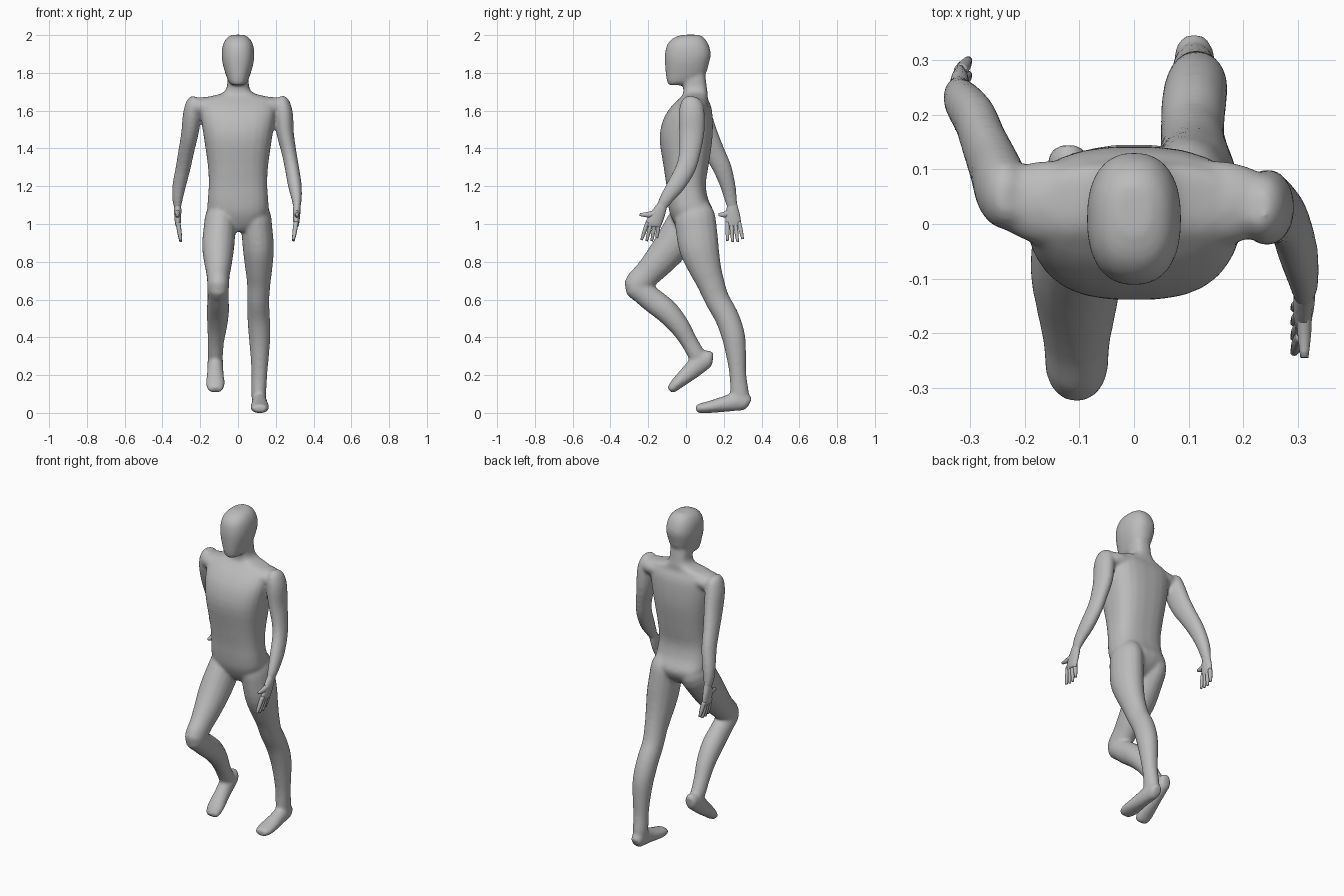
import bpy
import bmesh
from math import cos, sin, tau, copysign
from mathutils import Vector

cube = bpy.data.objects.get("Cube")
if cube:
    bpy.data.objects.remove(cube, do_unlink=True)

CM = 0.01  # rows below are written in hundredths of a unit

skin = bpy.data.materials.new("plain_grey")
skin.use_nodes = True
skin.diffuse_color = (0.5, 0.5, 0.5, 1)
skin.node_tree.nodes["Principled BSDF"].inputs["Base Color"].default_value = skin.diffuse_color


def power(value, exponent):
    return copysign(abs(value) ** exponent, value)


def refine(rows, steps=3):
    """Add rows along a smooth curve through the given rows."""
    rows = [Vector(row) for row in rows]
    last = len(rows) - 1
    fine = []
    for i in range(last):
        a, b, c, d = rows[max(i - 1, 0)], rows[i], rows[i + 1], rows[min(i + 2, last)]
        for s in range(steps):
            t = s / steps
            bend = (c - a) * t + (a * 2 - b * 5 + c * 4 - d) * t ** 2
            fine.append(b + (bend + (b * 3 - a - c * 3 + d) * t ** 3) * 0.5)
    return fine + [rows[-1]]


def loft(bm, rows, flat=False, sides=16, boxy=1.0, across=(1, 0, 0)):
    """Skin a closed tube over rows of (x, y, z, half width, half depth)."""
    rows = refine(rows)
    points = [Vector(row[:3]) * CM for row in rows]
    last = len(points) - 1
    rings = []
    for i, row in enumerate(rows):
        tangent = points[min(i + 1, last)] - points[max(i - 1, 0)]
        tangent = Vector((0, 0, 1)) if flat else tangent.normalized()
        side = Vector(across)
        side = (side - tangent * side.dot(tangent)).normalized()
        depth = tangent.cross(side)
        ring = []
        for k in range(sides):
            angle = tau * (k + 0.5) / sides
            u = power(cos(angle), boxy) * row[3] * CM
            v = power(sin(angle), boxy) * row[4] * CM
            ring.append(bm.verts.new(points[i] + side * u + depth * v))
        rings.append(ring)
    for low, high in zip(rings, rings[1:]):
        for k in range(sides):
            n = (k + 1) % sides
            bm.faces.new((low[k], low[n], high[n], high[k]))
    bm.faces.new(list(reversed(rings[0])))
    bm.faces.new(rings[-1])


def finish(name, bm):
    bmesh.ops.recalc_face_normals(bm, faces=bm.faces[:])
    mesh = bpy.data.meshes.new(name)
    bm.to_mesh(mesh)
    bm.free()
    mesh.materials.append(skin)
    mesh.shade_smooth()
    obj = bpy.data.objects.new(name, mesh)
    bpy.context.collection.objects.link(obj)
    return obj


# Torso and neck
torso = [
    (0, 2, 96, 4, 5), (0, 3, 100, 12, 9), (0, 3, 106, 16, 11.7),
    (0, 1, 113, 16, 10.8), (0, 0, 121, 15.5, 10.5), (0, 0, 131, 16, 12),
    (0, 0, 145, 18, 14), (0, 1, 155, 19.5, 13.2), (0, 2.7, 162, 20, 10.7),
    (0, 4, 166.5, 18, 7.5), (0, 5, 169, 9, 6.5), (0, 4.8, 172, 6, 6.3),
    (0, 4.4, 176, 5.7, 6.2), (0, 4, 181, 5.5, 6),
]

# Shoulder girdle running across the chest
shoulders = [
    (-24, 4.5, 161.5, 5, 4.5), (-20, 4.2, 162, 7, 5), (-13, 3.8, 162.5, 8, 5),
    (13, 3.8, 162.5, 8, 5), (20, 3.8, 162, 7, 5), (24, 3.5, 161.5, 5, 4.5),
]

# Head with a narrow chin
head = [
    (0, -5.5, 173.5, 3, 3.5), (0, -3, 175, 4.8, 7), (0, -0.3, 179, 6.5, 10.4),
    (0, 0.5, 185, 8.2, 11.7), (0, 1, 190, 8.7, 12.2), (0, 1, 195, 8, 11),
    (0, 1.5, 198.5, 6, 8.2), (0, 2.5, 200.2, 3, 4.5),
]

# Left arm swings forward, right arm swings back
left_arm = [
    (22.5, 3.3, 167.3, 2, 3), (23.3, 3, 164.5, 4, 5.7), (24.2, 3, 158, 5, 7),
    (25, 3, 148, 4.6, 6.8), (27, 2, 138, 4, 5.8), (28.5, 0, 130, 3.8, 5.4),
    (30, -5, 121, 3.7, 4.9), (31, -10, 114, 2.9, 3.8), (31.2, -13, 109, 2, 2.9),
    (31.2, -14.5, 106, 1.2, 2),
]
right_arm = [
    (-22.5, 4.8, 167.3, 2, 3), (-23.3, 5, 164.5, 4, 6), (-24.2, 6.5, 158, 5, 7),
    (-25.5, 10, 148, 4.6, 6.8), (-27.5, 15, 138, 4.2, 5.7), (-29, 19, 130, 4, 5.1),
    (-31, 22, 121, 3.7, 4.2), (-32, 23.5, 114, 3, 3.5), (-32, 24.5, 109, 2, 2.9),
    (-32, 24.8, 106, 1.2, 2),
]

# Left leg trails almost straight, right leg lifts with a bent knee
left_leg = [
    (8, 3, 112, 5, 7), (9.2, 4.5, 105, 8, 10.6), (10, 5.5, 97, 8.3, 11),
    (10.8, 7, 87, 8.3, 10.6), (11, 10, 77, 7.3, 8.8), (11, 13, 69, 6.3, 7.4),
    (10.7, 16.5, 60, 5.9, 6.6), (10.9, 21.5, 51, 6, 6.5), (11.4, 25, 41, 5.8, 6.3),
    (11.5, 26.5, 31, 5, 5.4), (11.3, 27.5, 20, 4.2, 4.5), (11, 28.3, 11, 4, 5),
    (11, 28.8, 5, 3.5, 4.3),
]
right_leg = [
    (-8, 4, 112, 5, 7), (-9, 3.5, 105, 8, 10.6), (-9.7, -1, 98, 8.5, 10.7),
    (-10.5, -8, 88, 8.6, 9.6), (-10.5, -15, 79.5, 7.4, 8.3), (-10.5, -21, 73, 6.2, 7.3),
    (-10.5, -25.7, 67.5, 5.8, 7.3), (-10.5, -23, 64, 5.7, 6.4), (-10.5, -17.5, 59.5, 5.7, 6.6),
    (-10.7, -10, 53.5, 6, 6.4), (-11, -3.5, 46, 5.3, 5.5),
    (-11.7, 1.5, 38, 4.4, 4.6), (-12, 5.5, 31, 4.1, 4.6), (-12, 8, 27, 3.5, 4),
]

# Feet, heel to toe
left_foot = [
    (11, 33.7, 5, 2.4, 2.8), (11, 31.7, 5.8, 3.6, 4.5), (11.2, 27, 6, 4, 5),
    (11.5, 20, 4.6, 4.4, 4.2), (11.5, 13, 3.2, 5.1, 3.3), (11.5, 8, 2.5, 4.7, 2.7),
    (11.5, 5.3, 2.2, 3.4, 2),
]
right_foot = [
    (-12, 14.3, 29, 2.5, 3), (-12, 12, 28.8, 3.8, 4.5), (-12, 7, 26, 4.2, 5.3),
    (-12, 2, 21.5, 4.4, 4.6), (-12, -4, 16.3, 5, 3.5),
    (-12, -7, 13.3, 4.6, 2.7), (-12, -8.7, 11.8, 3.2, 1.9),
]

# Fuse the large parts into one continuous smooth body
bm = bmesh.new()
loft(bm, torso, flat=True, sides=24, boxy=0.75)
loft(bm, shoulders, across=(0, 1, 0))
loft(bm, head, flat=True, sides=20, boxy=0.85)
for limb in (left_arm, right_arm, left_leg, right_leg, left_foot, right_foot):
    loft(bm, limb)
body = finish("body", bm)
fuse = body.modifiers.new("fuse", "REMESH")
fuse.mode = "VOXEL"
fuse.voxel_size = 0.008
fuse.use_smooth_shade = True
soften = body.modifiers.new("soften", "SMOOTH")
soften.factor = 0.5
soften.iterations = 14


def hand(name, wrist, knuckle, tip, reach):
    """Flat palm, four fanned fingers and a thumb pointing forward."""
    bm = bmesh.new()
    wrist, knuckle, tip = Vector(wrist), Vector(knuckle), Vector(tip)
    above = wrist + (wrist - knuckle) * 0.25
    middle = wrist.lerp(knuckle, 0.5)
    loft(bm, [(*above, 1.7, 2.6), (*wrist, 2, 3), (*middle, 1.9, 4),
              (*knuckle, 1.5, 4.3), (*knuckle.lerp(tip, 0.15), 0.9, 3.9)], sides=12)
    for i in range(4):
        spread = i - 1.5
        short = 1.6 if i == 3 else 0.6 if i == 0 else 0
        base = knuckle + Vector((0, spread * 2, 1))
        end = tip + Vector((0, spread * 2.7, short))
        joint = base.lerp(end, 0.55)
        loft(bm, [(*base, 1.3, 1.2), (*joint, 1.2, 1.1), (*end, 0.7, 0.7)], sides=8)
    root = wrist + Vector((0, -0.5, -2.5))
    bend = wrist + Vector((0, -reach * 0.55, -4))
    end = wrist + Vector((0, -reach, -4))
    loft(bm, [(*root, 1.5, 2.2), (*bend, 1.4, 1.7), (*end, 0.8, 0.8)], sides=8)
    return finish(name, bm)


hand("left_hand", (31.2, -13, 109), (30.8, -17.3, 100), (29.3, -19.5, 91), 11.5)
hand("right_hand", (-32, 24.5, 109), (-31.8, 25, 100), (-30.3, 26, 90.5), 7.3)
